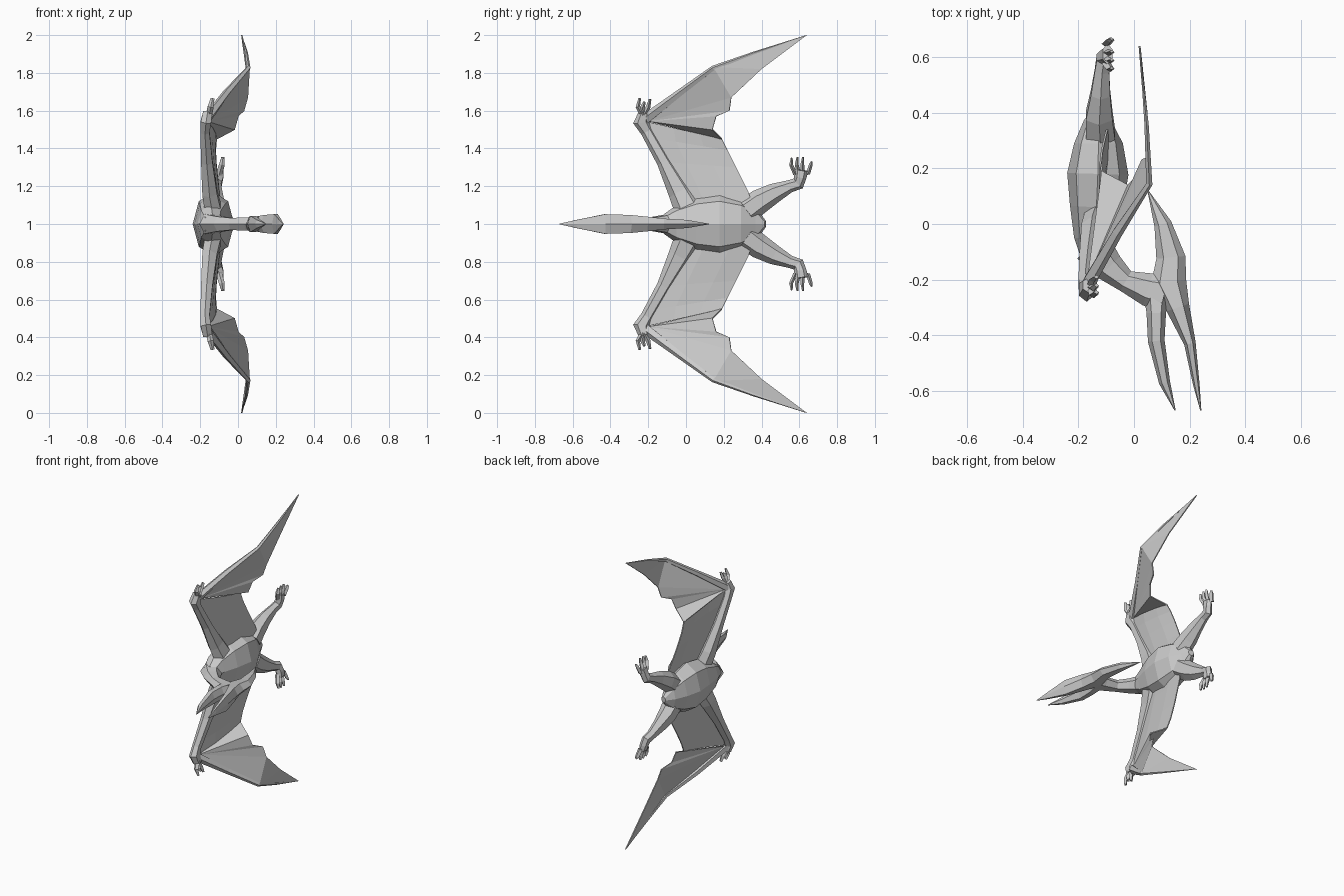
import bpy, bmesh, math
from mathutils import Vector

if "Cube" in bpy.data.objects:
    bpy.data.objects.remove(bpy.data.objects["Cube"])

# Spine runs along y, back faces +x, wings spread along z.
# Meshes are modelled around z = 0 and each object is lifted to z = 1.

def finish(name, bm, mirror, thick=0):
    bmesh.ops.recalc_face_normals(bm, faces=bm.faces)
    me = bpy.data.meshes.new(name)
    bm.to_mesh(me)
    bm.free()
    ob = bpy.data.objects.new(name, me)
    bpy.context.collection.objects.link(ob)
    ob.location.z = 1
    if thick:
        s = ob.modifiers.new("thickness", 'SOLIDIFY')
        s.thickness, s.offset = thick, 0
    if mirror:
        m = ob.modifiers.new("mirror", 'MIRROR')
        m.use_axis = (False, False, True)
        m.use_mirror_merge = False
    return ob

def tube(name, pts, ref=(0, 0, 1), n=6, mirror=False):
    """Loft through (x, y, z, radius across, radius along ref)."""
    bm = bmesh.new()
    P = [Vector(p[:3]) for p in pts]
    rings = []
    for i, p in enumerate(pts):
        t = (P[min(i + 1, len(P) - 1)] - P[max(i - 1, 0)]).normalized()
        r = Vector(ref)
        r = (r - t * r.dot(t)).normalized()
        u = r.cross(t)
        rings.append([bm.verts.new(P[i] + u * p[3] * math.cos(a) + r * p[4] * math.sin(a))
                      for a in (2 * math.pi * k / n for k in range(n))])
    for a, b in zip(rings, rings[1:]):
        for k in range(n):
            bm.faces.new((a[k], a[(k + 1) % n], b[(k + 1) % n], b[k]))
    bm.faces.new(rings[0])
    bm.faces.new(rings[-1])
    return finish(name, bm, mirror)

def profile(rows):
    """Rows of (y, belly x, back x, half width) to tube points."""
    return [((a + b) / 2, y, 0, (b - a) / 2, w) for y, a, b, w in rows]

X = (1, 0, 0)

# Torso
tube("torso", profile([(-.12, -.19, -.08, .05), (-.05, -.215, -.07, .10), (.06, -.23, -.04, .15),
                       (.18, -.24, -.02, .17), (.29, -.215, -.04, .14), (.37, -.18, -.08, .09),
                       (.42, -.14, -.10, .02)]), n=8)

# Neck
tube("neck", [(-.15, -.08, 0, .07, .06), (-.09, -.155, 0, .055, .045),
              (-.03, -.205, 0, .04, .037), (.05, -.235, 0, .06, .04), (.11, -.25, 0, .07, .045)])

# Skull with crest and upper beak
tube("upper_head", profile([(.12, .048, .052, .002), (0, .072, .135, .025), (-.12, .08, .185, .033),
                            (-.21, .06, .188, .045), (-.30, .115, .20, .055), (-.43, .18, .222, .06),
                            (-.58, .213, .236, .025), (-.67, .238, .242, .002)]))

# Lower beak
tube("lower_beak", profile([(-.22, .03, .13, .035), (-.32, .045, .115, .05), (-.42, .05, .11, .05),
                            (-.57, .09, .13, .025), (-.67, .146, .15, .002)]))

# Arms, from shoulder to wrist
tube("arm", [(-.13, .02, .07, .08, .05), (-.15, -.03, .17, .065, .045), (-.165, -.115, .33, .04, .035),
             (-.175, -.205, .49, .035, .028), (-.17, -.235, .54, .045, .032), (-.16, -.22, .59, .03, .028)],
     ref=X, mirror=True)

# Long wing finger
tube("wing_finger", [(-.17, -.22, .55, .03, .025), (-.06, -.03, .695, .02, .02),
                     (.055, .145, .825, .014, .012), (.045, .36, .905, .008, .008),
                     (.02, .64, 1.0, .001, .001)], ref=X, n=5, mirror=True)

# Small hand claws
for i, (y, top) in enumerate([(-.25, .665), (-.225, .645), (-.195, .66)]):
    tube(f"hand_claw_{i + 1}", [(-.155, -.225, .57, .014, .017), (-.145, y - .005, .62, .012, .016),
                                (-.135, y + .005, top, .007, .01)], ref=X, n=4, mirror=True)

# Wing membrane: cambered inner sheet, then a folded fan from the wrist
bm = bmesh.new()
lead = [(-.13, -.02, .08), (-.14, -.07, .18), (-.155, -.14, .33), (-.165, -.20, .46), (-.165, -.2, .54)]
trail = [(-.09, .36, .08), (-.10, .33, .17), (-.115, .265, .30), (-.12, .22, .39), (-.115, .19, .45)]
rows = []
for a, b in zip(lead, trail):
    a, b = Vector(a), Vector(b)
    rows.append([bm.verts.new(a.lerp(b, f) + Vector((c, 0, 0)))
                 for f, c in ((0, 0), (.35, .012), (.7, .01), (1, 0))])
for r, q in zip(rows, rows[1:]):
    for k in range(3):
        bm.faces.new((r[k], r[k + 1], q[k + 1], q[k]))
wrist = bm.verts.new((-.165, -.2, .545))
fan = [bm.verts.new(p) for p in [(-.115, .19, .45), (-.02, .14, .5), (0, .16, .57), (.03, .23, .60),
                                 (.05, .24, .67), (.06, .145, .832)]]
for a, b in zip(fan, fan[1:]):
    bm.faces.new((wrist, a, b))
edge, tip = bm.verts.new((.045, .40, .82)), bm.verts.new((.02, .64, 1.0))
bm.faces.new((fan[5], fan[4], edge))
bm.faces.new((fan[5], edge, tip))
finish("wing_membrane", bm, True, .007)

# Legs
tube("leg", [(-.12, .32, .07, .07, .06), (-.125, .39, .12, .065, .055), (-.12, .47, .165, .052, .04),
             (-.115, .55, .20, .033, .03), (-.11, .595, .215, .035, .028),
             (-.10, .605, .25, .033, .026), (-.095, .61, .285, .038, .02)], ref=X, mirror=True)

# Toes
for i, (y, z) in enumerate([(.56, .35), (.59, .355), (.62, .355), (.665, .33)]):
    base = .61 + (y - .61) * .65
    tube(f"toe_{i + 1}", [(-.10, base, .265, .011, .017), (-.085, y - .004, .315, .01, .015),
                          (-.08, y, z, .005, .008)], ref=X, n=4, mirror=True)
